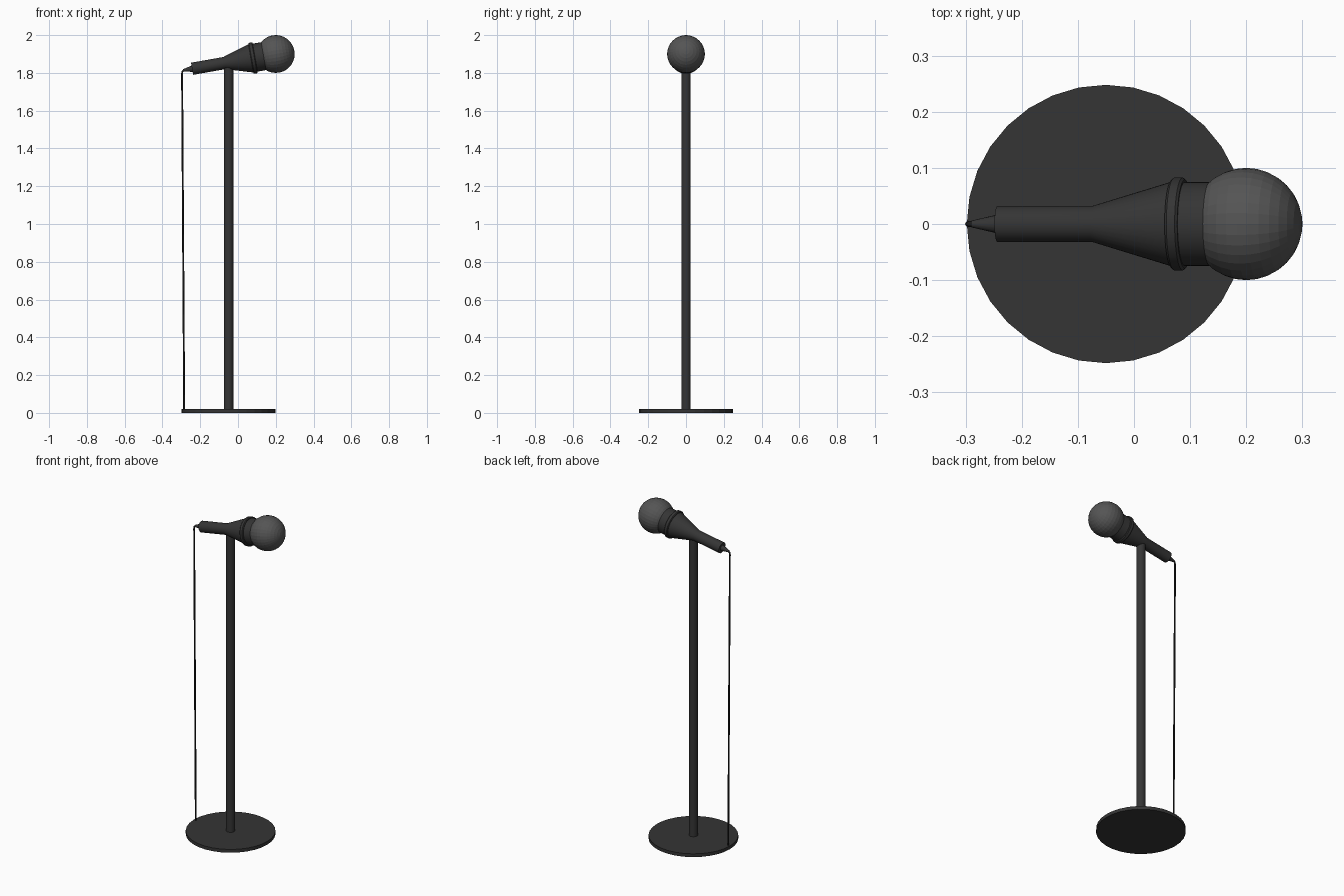
import bpy, bmesh, math
from mathutils import Matrix, Vector

if "Cube" in bpy.data.objects:
    bpy.data.objects.remove(bpy.data.objects["Cube"])

TILT = math.radians(10)
HEAD = Vector((0.2, 0, 1.9))
# Local z runs along the microphone axis, origin at the head centre
MIC = Matrix.Translation(HEAD) @ Matrix.Rotation(math.pi / 2 - TILT, 4, 'Y')


def material(name, v):
    m = bpy.data.materials.new(name)
    m.diffuse_color = (v, v, v, 1)
    m.use_nodes = True
    m.node_tree.nodes["Principled BSDF"].inputs["Base Color"].default_value = m.diffuse_color
    return m


DARK = material("dark_metal", 0.035)
MESH = material("grille_grey", 0.09)
BLACK = material("black_rubber", 0.012)


def finish(obj, mat, smooth=True):
    obj.data.materials.append(mat)
    if smooth:
        bpy.ops.object.select_all(action='DESELECT')
        obj.select_set(True)
        bpy.context.view_layer.objects.active = obj
        bpy.ops.object.shade_smooth_by_angle(angle=math.radians(25))
    return obj


def lathe(name, profile, matrix, mat, sides=32, smooth=True):
    """Closed solid of revolution from (radius, height) pairs."""
    bm = bmesh.new()
    rings = [[bm.verts.new((r * math.cos(2 * math.pi * i / sides),
                            r * math.sin(2 * math.pi * i / sides), h))
              for i in range(sides)] for r, h in profile]
    for a, b in zip(rings, rings[1:]):
        for i in range(sides):
            j = (i + 1) % sides
            bm.faces.new((a[i], a[j], b[j], b[i]))
    bm.faces.new(rings[0][::-1])
    bm.faces.new(rings[-1])
    me = bpy.data.meshes.new(name)
    bm.to_mesh(me)
    bm.free()
    obj = bpy.data.objects.new(name, me)
    bpy.context.collection.objects.link(obj)
    obj.matrix_world = matrix
    return finish(obj, mat, smooth)


# Stand
STAND = Matrix.Translation((-0.05, 0, 0))
lathe("base_disc", [(0.248, 0), (0.248, 0.02)], STAND, DARK, smooth=False)
lathe("stand_pole", [(0.025, 0.015), (0.025, 1.84)], STAND, DARK)

# Microphone body: straight handle, flare and collar
lathe("mic_body", [(0.0325, -0.45), (0.0325, -0.277), (0.077, -0.13),
                   (0.075, -0.115), (0.075, -0.05)], MIC, DARK)
lathe("mic_ring", [(0.079, -0.134), (0.083, -0.130), (0.083, -0.115),
                   (0.079, -0.111)], MIC, DARK)
lathe("cable_plug", [(0.006, -0.497), (0.018, -0.445)], MIC, DARK, sides=16)

# Grille ball
bm = bmesh.new()
bmesh.ops.create_uvsphere(bm, u_segments=32, v_segments=16, radius=0.1)
me = bpy.data.meshes.new("mic_grille")
bm.to_mesh(me)
bm.free()
grille = bpy.data.objects.new("mic_grille", me)
bpy.context.collection.objects.link(grille)
grille.matrix_world = MIC
finish(grille, MESH, smooth=False)

# Hanging cable
cu = bpy.data.curves.new("cable", 'CURVE')
cu.dimensions = '3D'
cu.bevel_depth = 0.005
cu.bevel_resolution = 2
cu.use_fill_caps = True
path = [(-0.275, 1.816), (-0.287, 1.813), (-0.294, 1.808),
        (-0.296, 1.795), (-0.285, 0.015)]
sp = cu.splines.new('POLY')
sp.points.add(len(path) - 1)
for p, (x, z) in zip(sp.points, path):
    p.co = (x, 0, z, 1)
cable = bpy.data.objects.new("cable", cu)
bpy.context.collection.objects.link(cable)
cu.materials.append(BLACK)
